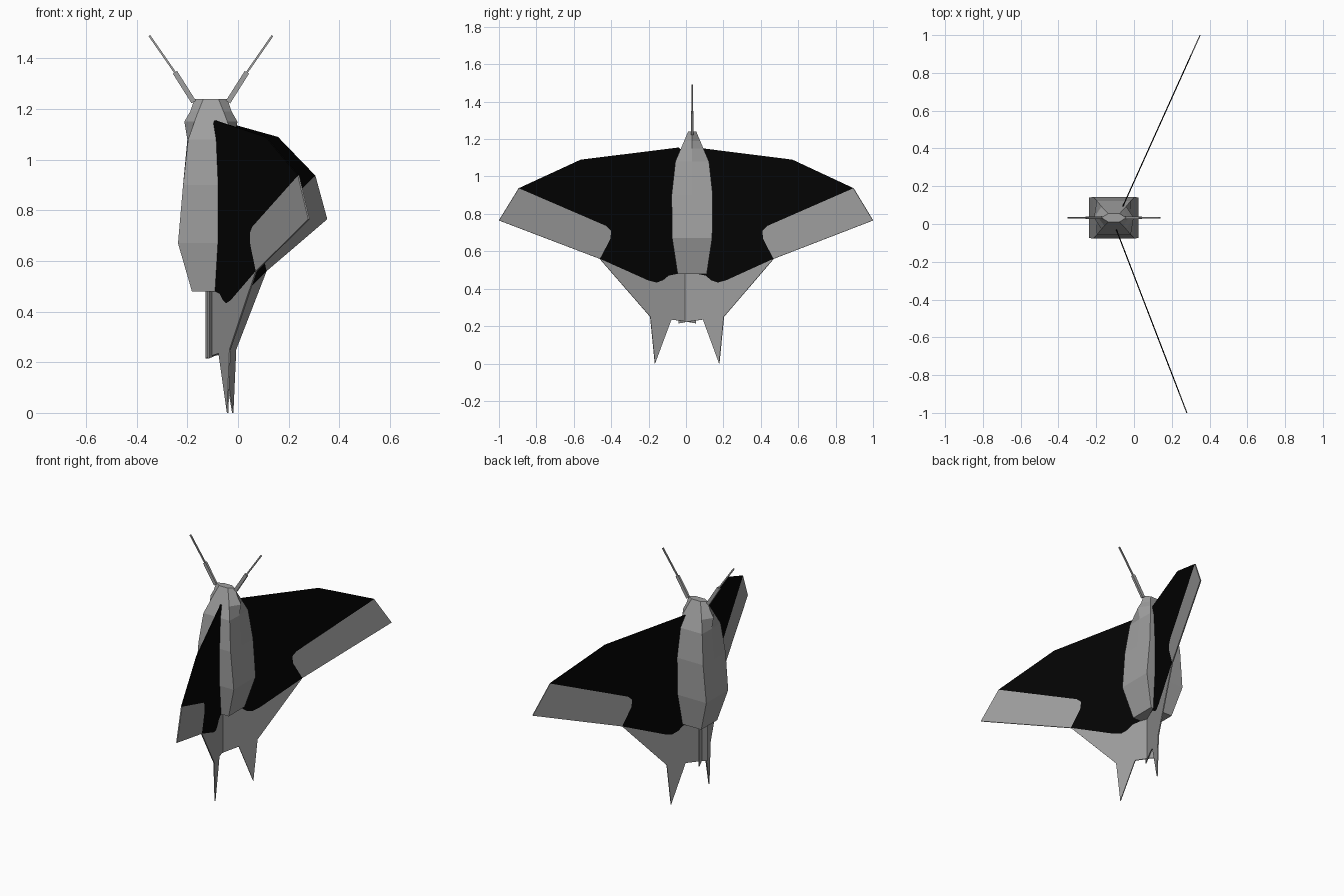
import bpy
import bmesh
from mathutils import Vector

cube = bpy.data.objects.get("Cube")
if cube:
    bpy.data.objects.remove(cube)


def material(name, value):
    mat = bpy.data.materials.new(name)
    mat.use_nodes = True
    color = (value, value, value, 1)
    mat.diffuse_color = color
    mat.node_tree.nodes["Principled BSDF"].inputs["Base Color"].default_value = color
    return mat


grey = material("mid_grey", 0.35)
black = material("black", 0.001)
CX, CY = -0.107, 0.033  # body axis


def make_object(name, bm, mats):
    mesh = bpy.data.meshes.new(name)
    bm.to_mesh(mesh)
    bm.free()
    for mat in mats:
        mesh.materials.append(mat)
    obj = bpy.data.objects.new(name, mesh)
    bpy.context.collection.objects.link(obj)
    return obj


def loft(bm, rings):
    """Skin closed rings of equal size and cap both ends."""
    rows = [[bm.verts.new(p) for p in ring] for ring in rings]
    n = len(rows[0])
    for low, high in zip(rows, rows[1:]):
        for i in range(n):
            j = (i + 1) % n
            bm.faces.new((low[i], low[j], high[j], high[i]))
    bm.faces.new(rows[0][::-1])
    bm.faces.new(rows[-1])
    bmesh.ops.recalc_face_normals(bm, faces=bm.faces)


# Body and head: height, side point, corner x, corner y
sections = [
    (0.48, 0.075, 0.075, 0.078),
    (0.67, 0.13, 0.13, 0.107),
    (0.90, 0.11, 0.11, 0.11),
    (1.08, 0.093, 0.09, 0.09),
    (1.15, 0.105, 0.065, 0.06),
    (1.19, 0.082, 0.05, 0.043),
    (1.24, 0.065, 0.03, 0.022),
]
bm = bmesh.new()
loft(bm, [[(CX + x, CY + y, z) for x, y in
           ((a, 0), (b, c), (-b, c), (-a, 0), (-b, -c), (b, -c))]
          for z, a, b, c in sections])
make_object("body", bm, [grey])

# Wings: outlines as (distance outward, height)
tip_border = [(0.895, 0.937), (0.43, 0.735), (0.405, 0.71), (0.41, 0.665), (0.465, 0.56)]
tail_border = [(0.465, 0.56), (0.21, 0.445), (0.165, 0.433), (0.13, 0.445),
               (0.10, 0.47), (0.05, 0.48), (-0.045, 0.48)]
top_edge = [(-0.045, 1.05), (0.045, 1.155), (0.565, 1.09)]
panels = [
    (top_edge + tip_border + tail_border[1:], 1),
    (tip_border + [(1.0, 0.765)], 0),
    (tail_border + [(-0.045, 0.215), (0.01, 0.225), (0.085, 0.235),
                    (0.172, 0.0), (0.197, 0.25)], 0),
]


def make_wing(name, side, slope, root_x):
    bm = bmesh.new()
    shared = {}
    for outline, mat_index in panels:
        for u, z in outline:
            if (u, z) not in shared:
                y = side * u + 0.007 * (1 - u)
                shared[u, z] = bm.verts.new((root_x + slope * side * y, y, z))
        face = bm.faces.new([shared[p] for p in outline])
        face.material_index = mat_index
    bmesh.ops.recalc_face_normals(bm, faces=bm.faces)
    obj = make_object(name, bm, [grey, black])
    solid = obj.modifiers.new("thickness", "SOLIDIFY")
    solid.thickness = 0.006
    solid.offset = 0


make_wing("left_wing", 1, 0.451, -0.101)
make_wing("right_wing", -1, 0.385, -0.105)

# Antennae: thick base and thin rod
for side, label in ((-1, "right"), (1, "left")):
    for part, start, end, r in (("base", (0.068, 1.228), (0.142, 1.345), 0.01),
                                ("rod", (0.138, 1.339), (0.243, 1.49), 0.004)):
        a, b = (Vector((CX + side * x, CY, z)) for x, z in (start, end))
        across = Vector((0, 1, 0)).cross(b - a).normalized() * r
        depth = Vector((0, min(r, 0.007), 0))
        bm = bmesh.new()
        loft(bm, [[p + across + depth, p - across + depth,
                   p - across - depth, p + across - depth] for p in (a, b)])
        make_object(f"{label}_antenna_{part}", bm, [grey])
